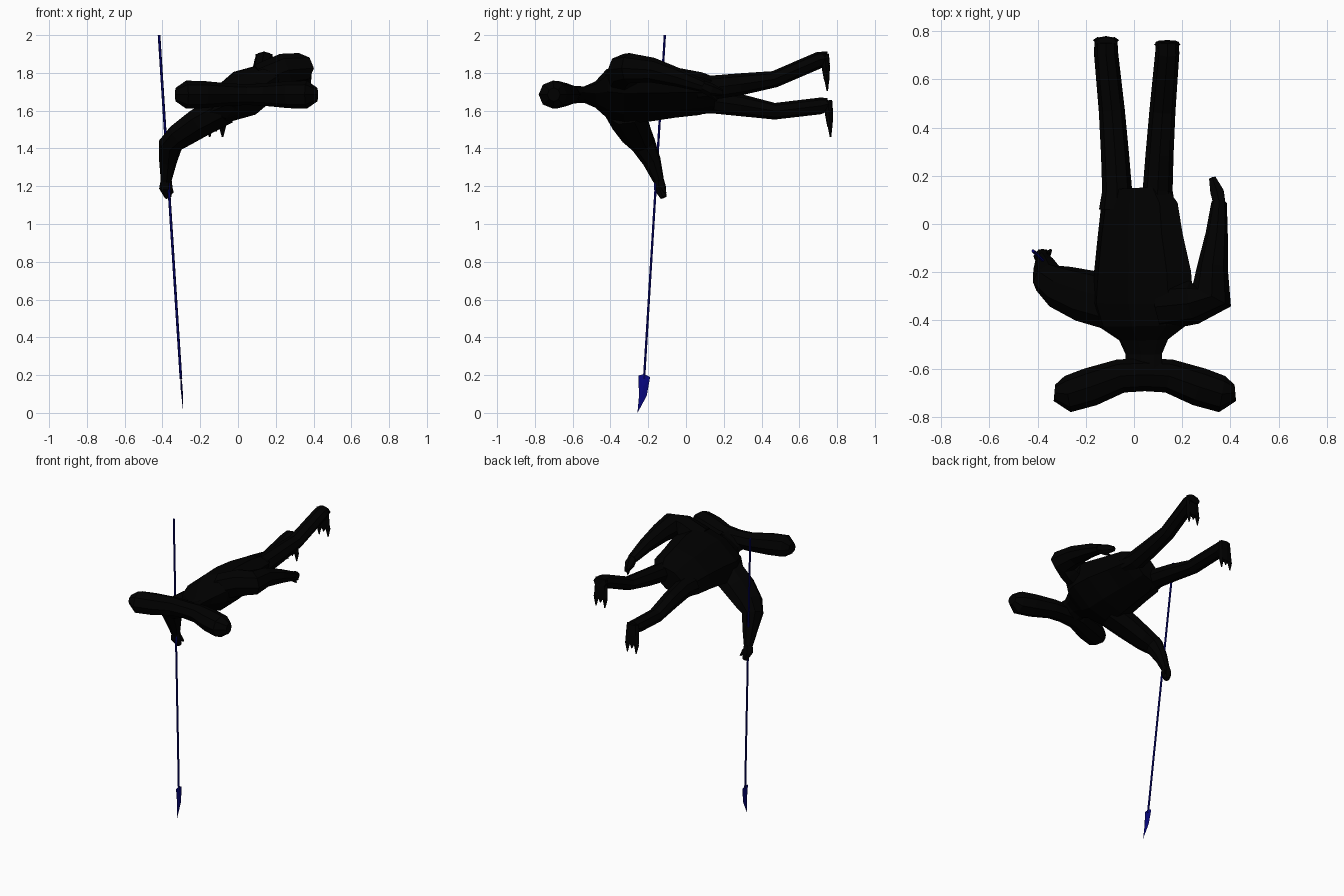
import bpy, bmesh, math
from mathutils import Vector

ROLL = math.radians(28)
SIDE = Vector((math.cos(ROLL), 0, math.sin(ROLL)))   # body rolled about its length


def material(name, rgb):
    m = bpy.data.materials.new(name)
    m.diffuse_color = (*rgb, 1)
    return m


SKIN = material("black_skin", (0.0, 0.0, 0.0))
BLUE = material("spear_blue", (0.002, 0.002, 0.2))


def finish(name, bm, mat):
    bmesh.ops.recalc_face_normals(bm, faces=bm.faces)
    me = bpy.data.meshes.new(name)
    bm.to_mesh(me)
    bm.free()
    me.materials.append(mat)
    ob = bpy.data.objects.new(name, me)
    bpy.context.collection.objects.link(ob)
    return ob


def loft(name, stations, ref, n=8, mat=SKIN):
    """Skin rings (x, y, z, half width along ref, half depth) along a path."""
    bm = bmesh.new()
    pts = [Vector(s[:3]) for s in stations]
    rings = []
    for i, s in enumerate(stations):
        t = (pts[min(i + 1, len(pts) - 1)] - pts[max(i - 1, 0)]).normalized()
        u = Vector(ref)
        u = (u - t * u.dot(t)).normalized()
        v = t.cross(u)
        ring = []
        for k in range(n):
            a = 2 * math.pi * k / n
            ring.append(bm.verts.new(pts[i] + u * s[3] * math.cos(a) + v * s[4] * math.sin(a)))
        rings.append(ring)
    for r0, r1 in zip(rings, rings[1:]):
        for k in range(n):
            j = (k + 1) % n
            bm.faces.new((r0[k], r0[j], r1[j], r1[k]))
    bm.faces.new(rings[0])
    bm.faces.new(rings[-1])
    return finish(name, bm, mat)


# torso and flat neck
loft("torso", [
    (0.040, -0.60, 1.685, 0.085, 0.030),
    (0.040, -0.54, 1.685, 0.085, 0.024),
    (0.040, -0.48, 1.685, 0.115, 0.050),
    (0.035, -0.42, 1.690, 0.210, 0.095),
    (0.035, -0.33, 1.690, 0.240, 0.125),
    (0.035, -0.20, 1.695, 0.228, 0.125),
    (0.025, -0.05, 1.695, 0.200, 0.105),
    (0.022, 0.08, 1.690, 0.180, 0.085),
    (0.018, 0.15, 1.690, 0.130, 0.070),
], SIDE)

# wide curved head, lobes swept forward
head = [(0.0, -0.625, 0.068, 0.055), (0.10, -0.63, 0.070, 0.060),
        (0.225, -0.675, 0.080, 0.072), (0.32, -0.705, 0.076, 0.074),
        (0.375, -0.700, 0.034, 0.036)]
row = [(-x, y, a, b) for x, y, a, b in head[:0:-1]] + head
loft("head", [(0.045 + x, y, 1.685, a, b) for x, y, a, b in row], (0, 1, 0))

# legs and clawed feet
for tag, hx, hz, kx, kz, fx, fz in (("left", 0.098, 1.722, 0.118, 1.767, 0.138, 1.87),
                                    ("right", -0.070, 1.650, -0.092, 1.597, -0.116, 1.625)):
    loft(tag + "_leg", [
        (hx, 0.06, hz, 0.075, 0.070),
        (hx, 0.14, hz, 0.062, 0.064),
        (hx * 0.6 + kx * 0.4, 0.29, hz * 0.6 + kz * 0.4, 0.058, 0.058),
        (kx, 0.47, kz, 0.054, 0.044),
        (fx, 0.71, fz, 0.050, 0.044),
        (fx, 0.755, fz + 0.01, 0.048, 0.034),
    ], (1, 0, 0))
    y = 0.745 if tag == "left" else 0.762
    loft(tag + "_foot", [
        (fx, y - 0.01, fz + 0.03, 0.045, 0.022),
        (fx, y - 0.005, fz - 0.04, 0.050, 0.022),
        (fx, y, fz - 0.11, 0.052, 0.014),
    ], (1, 0, 0))
    for i in (-1, 0, 1):
        cx = fx + i * 0.034
        loft(f"{tag}_claw_{i + 2}", [
            (cx, y, fz - 0.10, 0.021, 0.014),
            (cx, y + 0.003, fz - 0.135 - 0.03 * abs(i), 0.004, 0.004),
        ], (1, 0, 0), 4)

# left arm trailing beside the body
loft("left_arm", [
    (0.12, -0.34, 1.760, 0.090, 0.100),
    (0.25, -0.325, 1.815, 0.090, 0.090),
    (0.322, -0.30, 1.825, 0.080, 0.090),
    (0.325, -0.18, 1.815, 0.066, 0.064),
    (0.343, -0.04, 1.775, 0.049, 0.046),
    (0.353, 0.09, 1.730, 0.032, 0.032),
], (0, 0, 1))
loft("left_hand", [
    (0.355, 0.08, 1.733, 0.030, 0.028),
    (0.345, 0.13, 1.710, 0.036, 0.032),
    (0.325, 0.19, 1.695, 0.018, 0.016),
], (0, 0, 1), 6)
loft("left_thumb", [
    (0.35, 0.12, 1.69, 0.014, 0.014),
    (0.335, 0.165, 1.655, 0.006, 0.006),
], (1, 0, 0), 4)

# right arm hanging down to grip the spear
GRIP = (0.6, 0.8, 0)
loft("right_arm", [
    (-0.08, -0.33, 1.605, 0.115, 0.088),
    (-0.20, -0.298, 1.538, 0.112, 0.080),
    (-0.305, -0.26, 1.467, 0.094, 0.070),
    (-0.358, -0.225, 1.420, 0.070, 0.062),
    (-0.370, -0.18, 1.330, 0.052, 0.044),
    (-0.380, -0.145, 1.23, 0.030, 0.028),
], GRIP)
loft("right_hand", [
    (-0.380, -0.145, 1.24, 0.028, 0.028),
    (-0.382, -0.138, 1.19, 0.036, 0.036),
    (-0.370, -0.120, 1.14, 0.018, 0.018),
], GRIP, 6)
loft("right_thumb", [
    (-0.36, -0.13, 1.20, 0.015, 0.015),
    (-0.345, -0.108, 1.165, 0.006, 0.006),
], GRIP, 4)

# spear shaft
loft("spear_shaft", [
    (-0.302, -0.222, 0.18, 0.007, 0.007),
    (-0.418, -0.112, 2.0, 0.007, 0.007),
], (1, 0, 0), 6, BLUE)

# flat spear blade
bm = bmesh.new()
outline = [(-0.257, 0.0), (-0.208, 0.09), (-0.19, 0.19), (-0.222, 0.205),
           (-0.252, 0.198), (-0.249, 0.09)]
rim = [bm.verts.new((-0.29 - 0.064 * z, y, z)) for y, z in outline]
for dx in (-0.006, 0.006):
    ridge = bm.verts.new((-0.299 + dx, -0.226, 0.14))
    for a, b in zip(rim, rim[1:] + rim[:1]):
        bm.faces.new((a, b, ridge))
finish("spear_blade", bm, BLUE)
